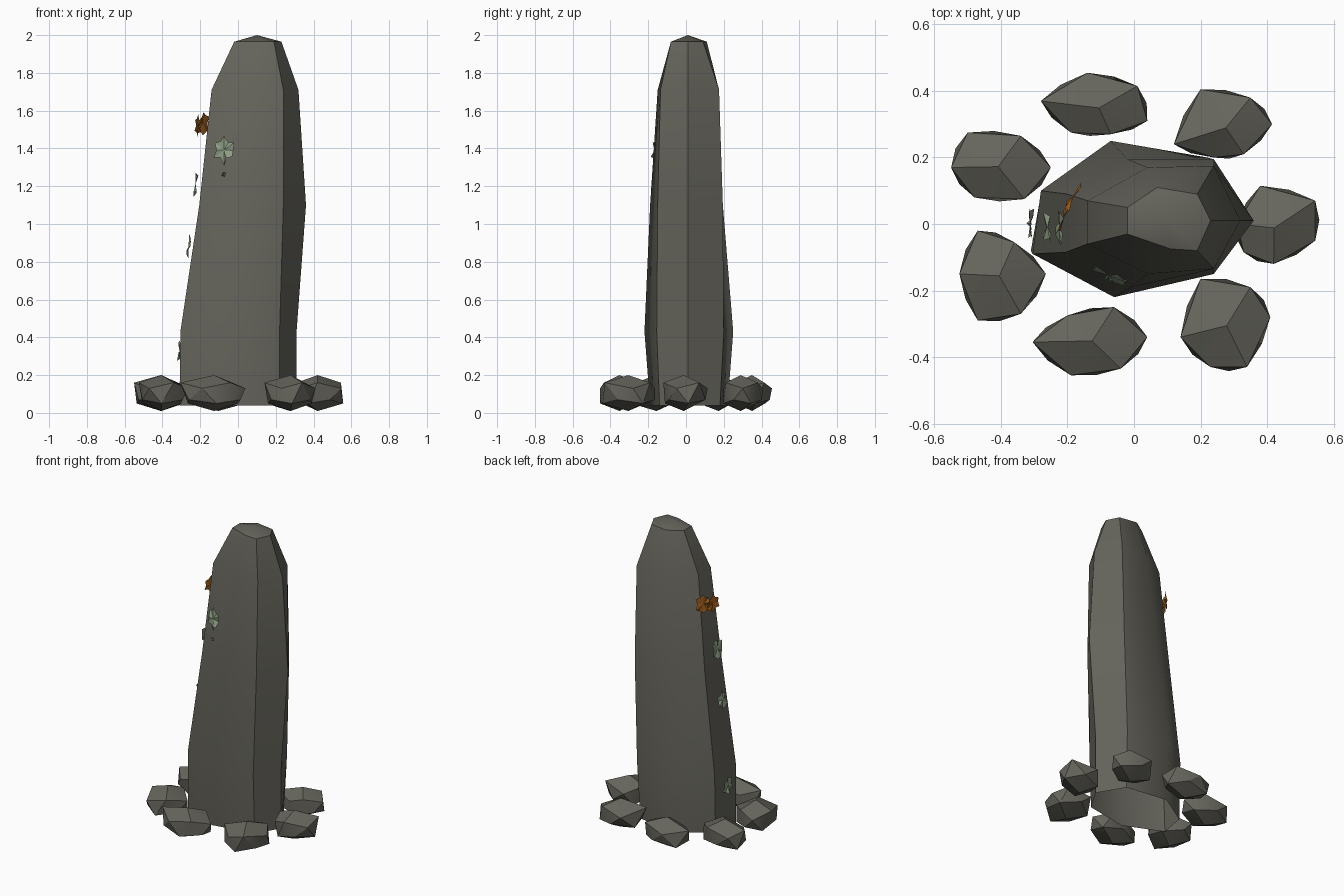
import bpy, math, random
from mathutils import Vector

if "Cube" in bpy.data.objects:
    bpy.data.objects.remove(bpy.data.objects["Cube"])


def material(name, colour):
    m = bpy.data.materials.new(name)
    m.diffuse_color = (*colour, 1)
    m.use_nodes = True
    m.node_tree.nodes["Principled BSDF"].inputs["Base Color"].default_value = m.diffuse_color
    return m


STONE = material("weathered_stone", (0.130, 0.127, 0.106))
GREEN = material("pale_green_lichen", (0.27, 0.34, 0.23))
ORANGE = material("orange_lichen", (0.34, 0.11, 0.012))


def add_mesh(name, verts, faces, mat, angle):
    me = bpy.data.meshes.new(name)
    me.from_pydata(verts, [], faces)
    me.materials.append(mat)
    ob = bpy.data.objects.new(name, me)
    bpy.context.collection.objects.link(ob)
    bpy.ops.object.select_all(action='DESELECT')
    ob.select_set(True)
    bpy.context.view_layer.objects.active = ob
    if angle:
        bpy.ops.object.shade_smooth_by_angle(angle=math.radians(angle))
    return ob


# Standing stone: seven-sided sections, open underneath, low peak on top
sections = [
    (0.04, [(-.31, -.08), (-.06, -.19), (.22, -.14), (.31, .01), (.21, .18), (-.07, .22), (-.28, .09)]),
    (0.43, [(-.305, -.09), (-.06, -.22), (.22, -.155), (.31, .01), (.22, .2), (-.07, .25), (-.28, .1)]),
    (1.10, [(-.205, -.085), (-.01, -.19), (.24, -.15), (.36, .01), (.24, .195), (-.02, .195), (-.2, .09)]),
    (1.71, [(-.14, -.06), (.04, -.15), (.24, -.135), (.32, .01), (.24, .175), (.04, .17), (-.14, .07)]),
    (1.965, [(-.02, -.03), (.11, -.075), (.19, -.08), (.23, .01), (.19, .09), (.07, .11), (-.02, .05)]),
]
n = 7
verts = [(x, y, z) for z, ring in sections for x, y in ring]
faces = [(r * n + i, r * n + (i + 1) % n, (r + 1) * n + (i + 1) % n, (r + 1) * n + i)
         for r in range(len(sections) - 1) for i in range(n)]
peak = len(verts)
verts.append((0.1, 0.01, 2.0))
faces += [(peak - n + i, peak - n + (i + 1) % n, peak) for i in range(n)]
add_mesh("standing_stone", verts, faces, STONE, 45)


# Boulders: upper outline, a staggered lower outline, and two blunt tips
def boulder(index, outline):
    k = len(outline)
    pts = [Vector((x, y, 0)) for x, y in outline]
    c = sum(pts, Vector()) / k
    up = [p + Vector((0, 0, 0.145 + 0.015 * (-1) ** i)) for i, p in enumerate(pts)]
    low = []
    for i in range(k):
        mid = (pts[i] + pts[(i + 1) % k]) / 2
        low.append(c + (mid - c) * 1.1 + Vector((0, 0, 0.06 + 0.01 * (-1) ** i)))
    v = up + low + [c + Vector((0, 0, 0.2)), c + Vector((0, 0, 0.01))]
    f = []
    for i in range(k):
        j = (i + 1) % k
        f += [(i, j, 2 * k), (k + i, j, i), (k + i, k + j, j), (k + j, k + i, 2 * k + 1)]
    add_mesh(f"boulder_{index}", v, f, STONE, 32)


outlines = [
    [(-.28, .37), (-.19, .275), (-.07, .27), (.04, .31), (.01, .415), (-.14, .455)],
    [(.12, .24), (.24, .2), (.33, .21), (.415, .3), (.35, .38), (.2, .405)],
    [(.31, 0), (.33, -.085), (.42, -.12), (.545, -.05), (.545, .07), (.38, .115)],
    [(.14, -.34), (.23, -.43), (.34, -.43), (.41, -.28), (.35, -.19), (.2, -.165)],
    [(-.305, -.355), (-.19, -.455), (-.04, -.435), (.04, -.34), (-.06, -.25), (-.2, -.275)],
    [(-.525, -.15), (-.47, -.29), (-.34, -.27), (-.265, -.15), (-.36, -.055), (-.47, -.02)],
    [(-.55, .17), (-.48, .08), (-.33, .075), (-.25, .17), (-.34, .265), (-.5, .275)],
]
for number, outline in enumerate(outlines, 1):
    boulder(number, outline)


# Lichen: thin ragged rosettes lying on the stone
def lichen(name, centre, normal, radius, mat, seed):
    rnd = random.Random(seed)
    nrm = Vector(normal).normalized()
    side = nrm.cross(Vector((0, 0, 1))).normalized()
    up = side.cross(nrm)
    c, k = Vector(centre), 12
    v = [c + nrm * 0.012]
    for i in range(k):
        a = math.tau * i / k
        r = radius * (rnd.uniform(.85, 1.1) if i % 2 else rnd.uniform(.6, .85))
        v.append(c + side * (r * math.cos(a) * .85) + up * (r * math.sin(a)) + nrm * rnd.uniform(0, .022))
    add_mesh(name, v, [(0, 1 + i, 1 + (i + 1) % k) for i in range(k)], mat, 0)


lichen("front_lichen", (-.07, -.145, 1.39), (-.45, -.9, .1), .075, GREEN, 1)
lichen("front_lichen_speck", (-.07, -.152, 1.26), (-.45, -.9, .1), .014, GREEN, 2)
lichen("upper_side_lichen", (-.213, -.01, 1.21), (-1, 0, .1), .07, GREEN, 3)
lichen("middle_side_lichen", (-.25, -.01, .88), (-1, 0, .14), .06, GREEN, 4)
lichen("lower_side_lichen", (-.3, .0, .33), (-1, .1, .05), .06, GREEN, 5)
lichen("orange_lichen_front", (-.2, .015, 1.52), (-.92, .3, .1), .06, ORANGE, 6)
lichen("orange_lichen_back", (-.175, .075, 1.535), (-.9, .45, .05), .065, ORANGE, 7)
